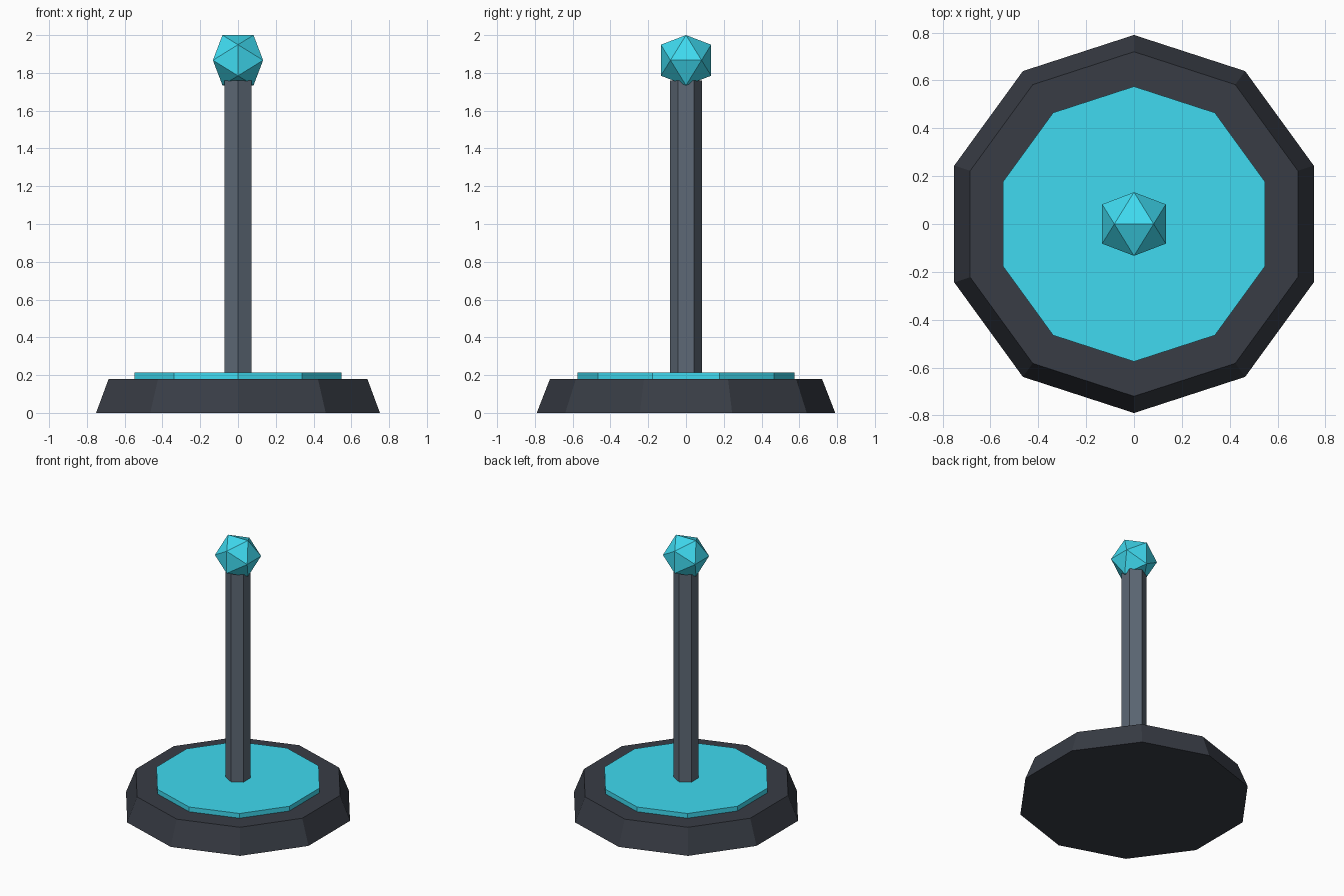
import bpy, bmesh
from math import sqrt

if "Cube" in bpy.data.objects:
    bpy.data.objects.remove(bpy.data.objects["Cube"])


def material(name, rgb):
    m = bpy.data.materials.new(name)
    m.diffuse_color = (*rgb, 1)
    m.use_nodes = True
    m.node_tree.nodes["Principled BSDF"].inputs["Base Color"].default_value = m.diffuse_color
    return m


def tapered(name, sides, r_low, r_high, z0, z1, mat):
    """Flat-faced prism with a corner on the y axis."""
    bpy.ops.mesh.primitive_cone_add(vertices=sides, radius1=r_low, radius2=r_high,
                                    depth=z1 - z0, location=(0, 0, (z0 + z1) / 2))
    ob = bpy.context.object
    ob.name = name
    ob.data.materials.append(mat)
    return ob


dark = material("dark_slate", (0.04, 0.046, 0.06))
slate = material("slate", (0.11, 0.14, 0.18))
cyan = material("cyan", (0.05, 0.70, 0.87))

# Stepped ten-sided base, glowing plate and six-sided post
tapered("base", 10, 0.79, 0.72, 0, 0.18, dark)
tapered("plate", 10, 0.575, 0.575, 0.18, 0.215, cyan)
tapered("post", 6, 0.084, 0.084, 0.215, 1.76, slate)

# Icosahedron finial resting on an edge: hull of three golden rectangles
b = 0.133
a = b * 2 / (1 + sqrt(5))
bm = bmesh.new()
for s in (-a, a):
    for t in (-b, b):
        for co in ((s, 0, t), (t, s, 0), (0, t, s)):
            bm.verts.new(co)
bmesh.ops.convex_hull(bm, input=bm.verts[:])
bmesh.ops.recalc_face_normals(bm, faces=bm.faces[:])
mesh = bpy.data.meshes.new("finial")
bm.to_mesh(mesh)
bm.free()
mesh.materials.append(cyan)
finial = bpy.data.objects.new("finial", mesh)
finial.location.z = 2 - b
bpy.context.collection.objects.link(finial)
